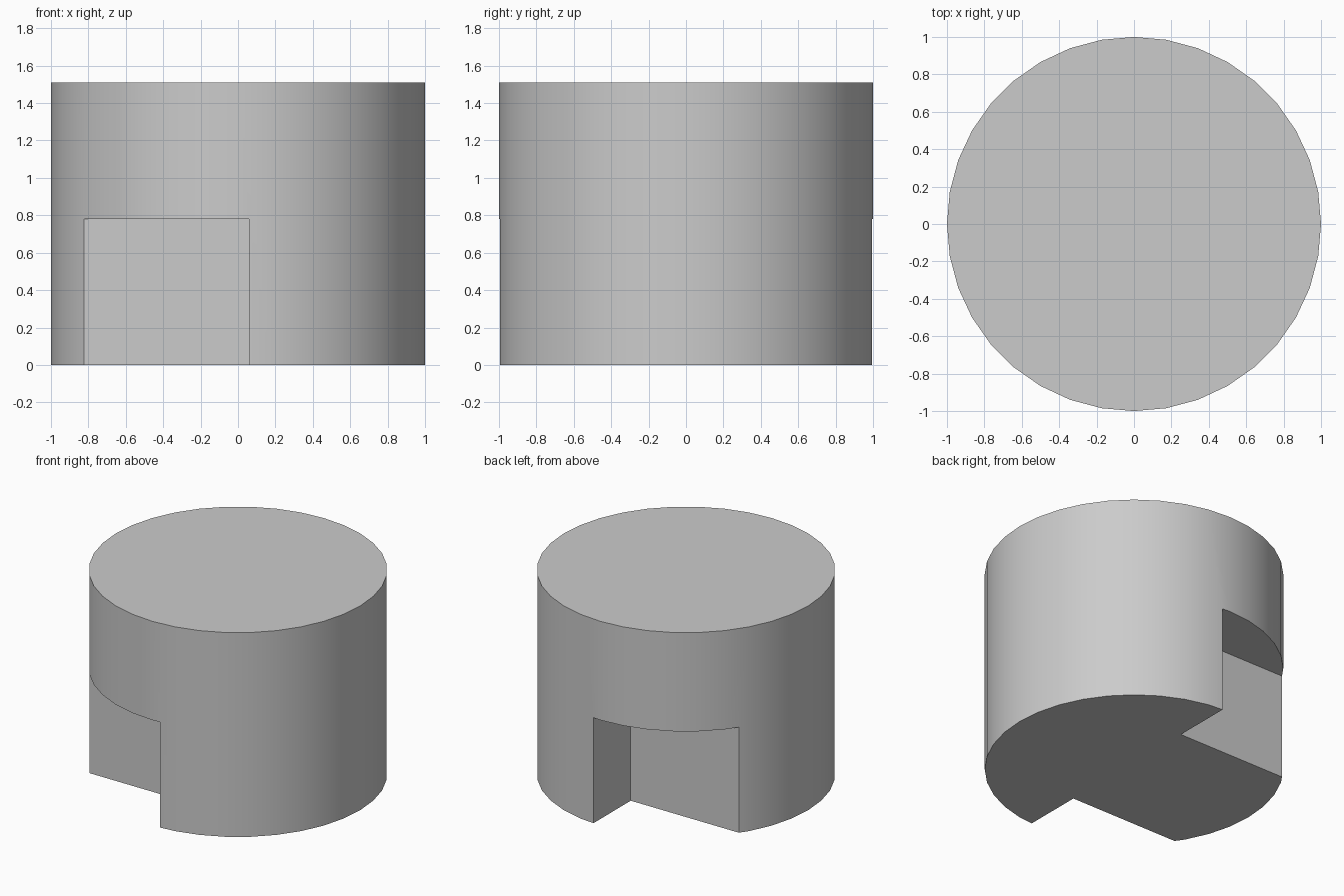
import bpy
import math

HEIGHT = 1.51
NOTCH_TOP = 0.78
NOTCH_RIGHT, NOTCH_LEFT = -1.2, 0.06   # x range of each notch
NOTCH_WALL = 0.56                      # distance of the flat wall from the axis

if "Cube" in bpy.data.objects:
    bpy.data.objects.remove(bpy.data.objects["Cube"], do_unlink=True)

# Single grey material
grey = bpy.data.materials.new("plain_grey")
grey.use_nodes = True
colour = (0.6, 0.6, 0.6, 1)
grey.diffuse_color = colour
grey.node_tree.nodes["Principled BSDF"].inputs["Base Color"].default_value = colour

# Solid round body
bpy.ops.mesh.primitive_cylinder_add(vertices=36, radius=1, depth=HEIGHT,
                                    location=(0, 0, HEIGHT / 2))
body = bpy.context.object
body.name = "notched_cylinder"
body.data.materials.append(grey)


def cut_notch(side):
    """Cut a square-cornered notch up from the base, front (-1) or back (1)."""
    low, far = -0.5, 1.2
    bpy.ops.mesh.primitive_cube_add(size=1, location=(
        (NOTCH_RIGHT + NOTCH_LEFT) / 2,
        side * (NOTCH_WALL + far) / 2,
        (low + NOTCH_TOP) / 2))
    cutter = bpy.context.object
    cutter.name = "notch_cutter"
    cutter.hide_render = True
    cutter.scale = (NOTCH_LEFT - NOTCH_RIGHT, far - NOTCH_WALL, NOTCH_TOP - low)
    cutter.data.materials.append(grey)
    bpy.context.view_layer.update()

    notch = body.modifiers.new("notch", "BOOLEAN")
    notch.operation = "DIFFERENCE"
    notch.solver = "EXACT"
    notch.object = cutter
    bpy.ops.object.select_all(action="DESELECT")
    body.select_set(True)
    bpy.context.view_layer.objects.active = body
    bpy.ops.object.modifier_apply(modifier=notch.name)
    bpy.data.objects.remove(cutter, do_unlink=True)


for side in (-1, 1):
    cut_notch(side)

# Smooth round wall, crisp rims and notch corners
bpy.ops.object.shade_smooth_by_angle(angle=math.radians(30))
